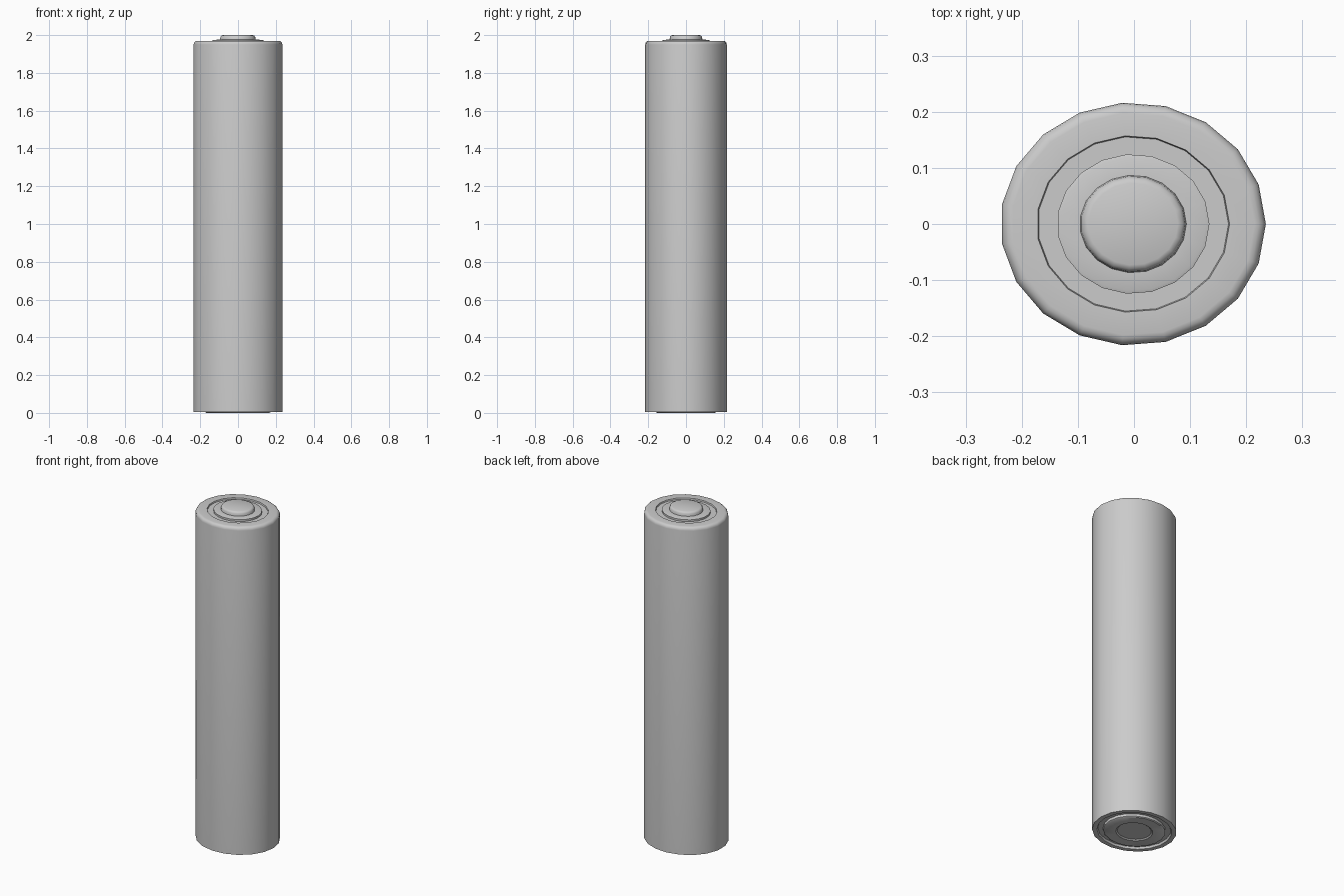
import bpy, bmesh, math

if "Cube" in bpy.data.objects:
    bpy.data.objects.remove(bpy.data.objects["Cube"])

SIDES = 19
RATIO = 0.916      # the body is slightly flattened front to back
SHIFT = -0.0016    # centres the odd-sided outline on x = 0


def lathe(name, profile):
    """Spin (radius, z) points, ordered bottom axis to top axis, into a closed solid."""
    bm = bmesh.new()
    rings = []
    for r, z in profile:
        if r == 0:
            rings.append([bm.verts.new((SHIFT, 0, z))])
            continue
        angles = [2 * math.pi * i / SIDES for i in range(SIDES)]
        rings.append([bm.verts.new((r * math.cos(a) + SHIFT, r * RATIO * math.sin(a), z))
                      for a in angles])
    for low, high in zip(rings, rings[1:]):
        for i in range(SIDES):
            j = (i + 1) % SIDES
            if len(low) == 1:
                bm.faces.new((low[0], high[j], high[i]))
            elif len(high) == 1:
                bm.faces.new((low[i], low[j], high[0]))
            else:
                bm.faces.new((low[i], low[j], high[j], high[i]))
    bmesh.ops.recalc_face_normals(bm, faces=bm.faces)
    mesh = bpy.data.meshes.new(name)
    bm.to_mesh(mesh)
    bm.free()
    obj = bpy.data.objects.new(name, mesh)
    bpy.context.collection.objects.link(obj)
    bpy.ops.object.select_all(action='DESELECT')
    obj.select_set(True)
    bpy.context.view_layer.objects.active = obj
    bpy.ops.object.shade_smooth_by_angle(angle=math.radians(35))
    return obj


# Rounded shoulder running from the wall to the top face
shoulder = [(0.2166 + 0.02 * math.cos(t), 1.95 + 0.02 * math.sin(t))
            for t in [math.radians(a) for a in (0, 22.5, 45, 67.5, 90)]]

# Casing with a rolled bottom lip and a shallow groove in the top
lathe("casing", [(0, 0.018), (0.205, 0.018), (0.210, 0.006), (0.216, 0.004),
                 (0.2366, 0.006)] + shoulder +
      [(0.172, 1.970), (0.170, 1.962), (0, 1.962)])

# Positive terminal: flat collar and raised button
lathe("top_terminal", [(0, 1.955), (0.136, 1.955), (0.136, 1.973), (0.130, 1.975),
                       (0.095, 1.976), (0.093, 1.990), (0.088, 1.997),
                       (0.080, 2.0), (0, 2.0)])

# Negative terminal: raised ring around a recessed centre
lathe("bottom_terminal", [(0, 0.006), (0.096, 0.006), (0.104, 0.0), (0.168, 0.0),
                          (0.174, 0.004), (0.176, 0.022), (0, 0.022)])
